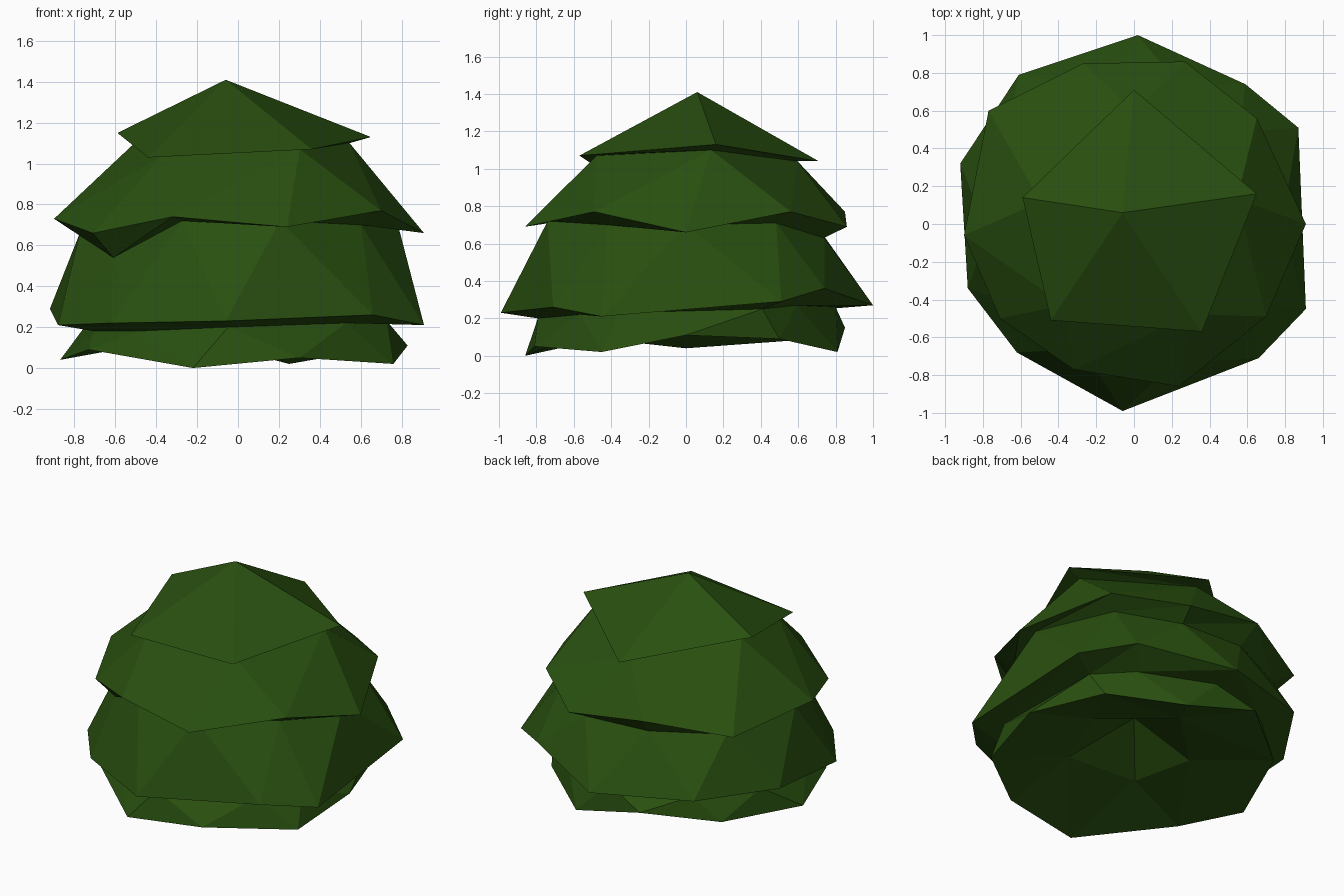
import bpy, bmesh, math

cube = bpy.data.objects.get("Cube")
if cube:
    bpy.data.objects.remove(cube, do_unlink=True)

# Single foliage colour
leaf = bpy.data.materials.new("leaf_green")
leaf.use_nodes = True
green = (0.022, 0.080, 0.005, 1.0)
leaf.diffuse_color = green
shader = leaf.node_tree.nodes["Principled BSDF"]
shader.inputs["Base Color"].default_value = green
shader.inputs["Roughness"].default_value = 0.9

bm = bmesh.new()


def ring(points):
    """Create a loop of vertices, listed counter-clockwise from +x."""
    return [bm.verts.new(p) for p in points]


def inset(source, scale, heights):
    """Create a narrower copy of a loop, tucked beneath the tier above."""
    return ring([(v.co.x * scale, v.co.y * scale, z) for v, z in zip(source, heights)])


def angles(loop):
    """Rising angles of a loop, closed by one full turn."""
    result = []
    for v in loop:
        a = math.atan2(v.co.y, v.co.x)
        while result and a < result[-1]:
            a += math.tau
        result.append(a)
    return result + [result[0] + math.tau]


def bridge(upper, lower):
    """Zip two loops together with triangles, matching them by angle."""
    a, b = angles(upper), angles(lower)
    i = j = 0
    n, m = len(upper), len(lower)
    while i < n or j < m:
        mid_a = a[i] + a[i + 1] if i < n else math.inf
        mid_b = b[j] + b[j + 1] if j < m else math.inf
        u, w = upper[i % n], lower[j % m]
        if mid_a < mid_b:
            i += 1
            bm.faces.new((u, w, upper[i % n]))
        else:
            j += 1
            bm.faces.new((u, w, lower[j % m]))


def fan(loop, tip):
    """Close a loop with triangles meeting at one point."""
    centre = bm.verts.new(tip)
    for v, w in zip(loop, loop[1:] + loop[:1]):
        bm.faces.new((v, w, centre))


# Drooping rims of the four tiers
crown_rim = ring([(.65, .16, 1.13), (0, .71, 1.04), (-.59, .14, 1.15),
                  (-.44, -.51, 1.03), (.36, -.57, 1.07)])
upper_rim = ring([(.91, 0, .66), (.65, .56, .77), (.27, .86, .69), (-.27, .85, .77),
                  (-.77, .6, .7), (-.9, -.06, .73), (-.71, -.5, .66),
                  (-.32, -.77, .74), (.24, -.86, .69), (.7, -.49, .77)])
middle_rim = ring([(.87, .51, .29), (.59, .74, .36), (.02, 1, .27), (-.61, .79, .3),
                   (-.92, .32, .29), (-.88, -.34, .21), (-.62, -.68, .22),
                   (-.06, -.99, .23), (.66, -.71, .26), (.91, -.45, .21)])
base_rim = ring([(.83, 0, .11), (.65, .5, .09), (.25, .81, .02), (-.25, .85, .15),
                 (-.65, .55, .08), (-.87, 0, .04), (-.73, -.45, .09),
                 (-.22, -.86, 0), (.3, -.81, .05), (.76, -.45, .02)])

# Necks where each tier emerges from under the one above
upper_neck = inset(crown_rim, .84, [1.1, 1.04, 1.11, 1.04, 1.07])
middle_neck = inset(upper_rim, .86, [.7, .71, .63, .65, .66, .66, .54, .72, .72, .7])
base_neck = inset(middle_rim, .8, [.25, .27, .26, .24, .22, .18, .18, .2, .22, .23])

# Hollow underside
hollow = inset(crown_rim, .62, [.18] * 5)

# Join the loops from crown to base
fan(crown_rim, (-.06, .06, 1.41))
loops = [crown_rim, upper_neck, upper_rim, middle_neck, middle_rim,
         base_neck, base_rim, hollow]
for upper, lower in zip(loops, loops[1:]):
    bridge(upper, lower)
fan(hollow, (0, 0, .38))

bmesh.ops.recalc_face_normals(bm, faces=bm.faces[:])
mesh = bpy.data.meshes.new("tiered_foliage")
bm.to_mesh(mesh)
bm.free()
mesh.materials.append(leaf)
foliage = bpy.data.objects.new("tiered_foliage", mesh)
bpy.context.collection.objects.link(foliage)
